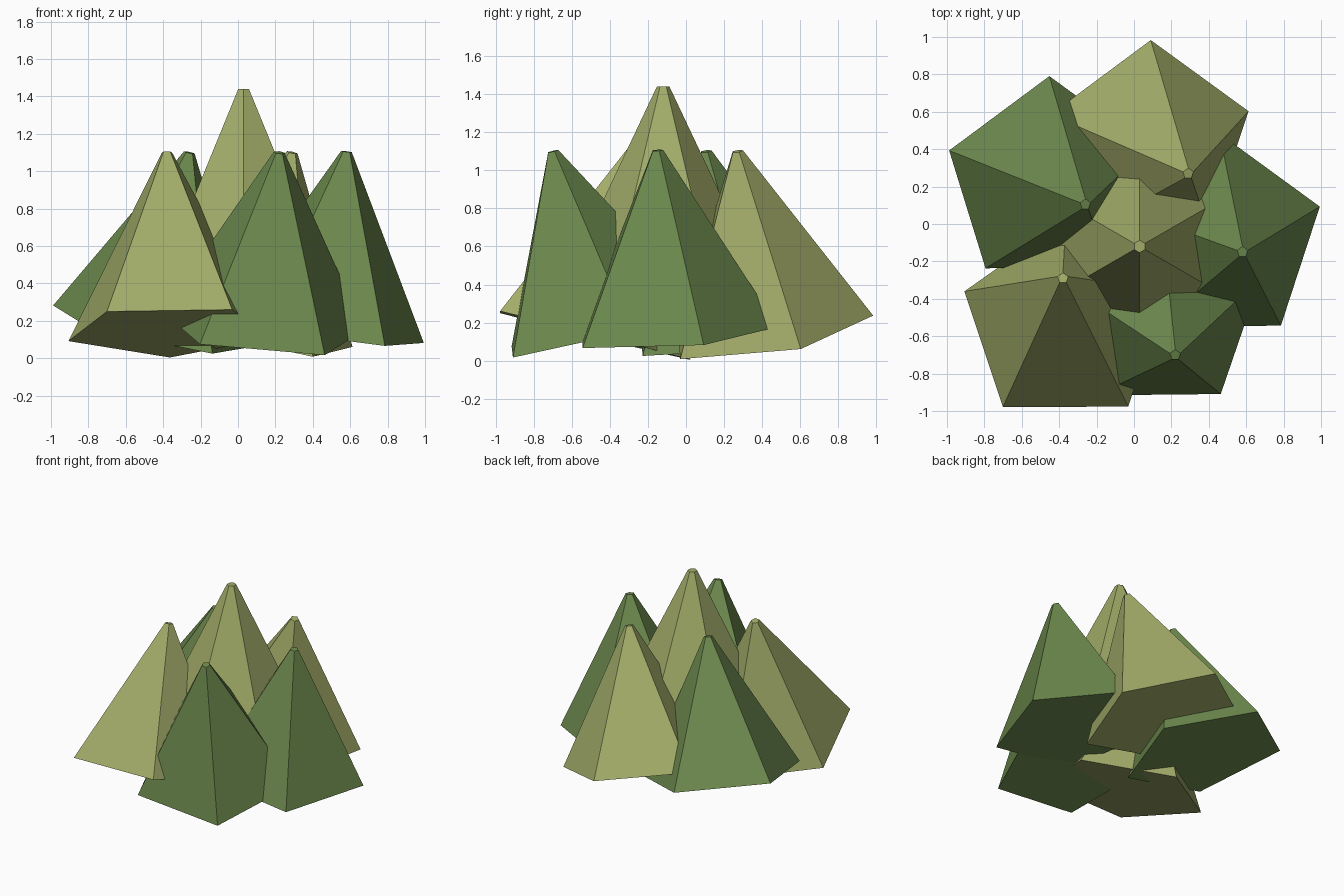
import bpy, bmesh, math
from mathutils import Vector

if "Cube" in bpy.data.objects:
    bpy.data.objects.remove(bpy.data.objects["Cube"])


def material(name, rgb):
    m = bpy.data.materials.new(name)
    m.diffuse_color = (*rgb, 1)
    m.use_nodes = True
    m.node_tree.nodes["Principled BSDF"].inputs["Base Color"].default_value = m.diffuse_color
    return m


LIGHT = material("light_green", (0.36, 0.41, 0.14))
DARK = material("dark_green", (0.15, 0.25, 0.075))


def leaf_cone(name, base, tip, radius, sides, mat, tip_radius=0.03):
    """Flat-sided truncated cone whose axis runs from base centre to tip centre."""
    base, tip = Vector(base), Vector(tip)
    rot = Vector((0, 0, 1)).rotation_difference(tip - base)
    bm = bmesh.new()
    rings = []
    for centre, r in ((base, radius), (tip, tip_radius)):
        ring = []
        for i in range(sides):
            a = math.pi / 2 + math.tau * i / sides
            ring.append(bm.verts.new(centre + rot @ Vector((r * math.cos(a), r * math.sin(a), 0))))
        rings.append(ring)
    low, high = rings
    bm.faces.new(low[::-1])
    bm.faces.new(high)
    for i in range(sides):
        j = (i + 1) % sides
        bm.faces.new((low[i], low[j], high[j], high[i]))
    mesh = bpy.data.meshes.new(name)
    bm.to_mesh(mesh)
    bm.free()
    mesh.materials.append(mat)
    obj = bpy.data.objects.new(name, mesh)
    bpy.context.collection.objects.link(obj)
    return obj


# Upright six-sided centre cone
leaf_cone("centre_cone", (0.03, -0.12, 0.24), (0.03, -0.12, 1.44), 0.60, 6, LIGHT, 0.033)

# Ring of five-sided cones leaning inward or outward
outer = [
    ("back_cone", (0.08, 0.42, 0.15), (0.29, 0.27, 1.10), LIGHT),
    ("front_left_cone", (-0.365, -0.53, 0.143), (-0.38, -0.29, 1.10), LIGHT),
    ("left_cone", (-0.46, 0.225, 0.15), (-0.26, 0.105, 1.10), DARK),
    ("right_cone", (0.455, -0.085, 0.14), (0.58, -0.15, 1.105), DARK),
    ("front_cone", (0.135, -0.465, 0.157), (0.22, -0.70, 1.10), DARK),
]
for name, base, tip, mat in outer:
    leaf_cone(name, base, tip, 0.57, 5, mat)
